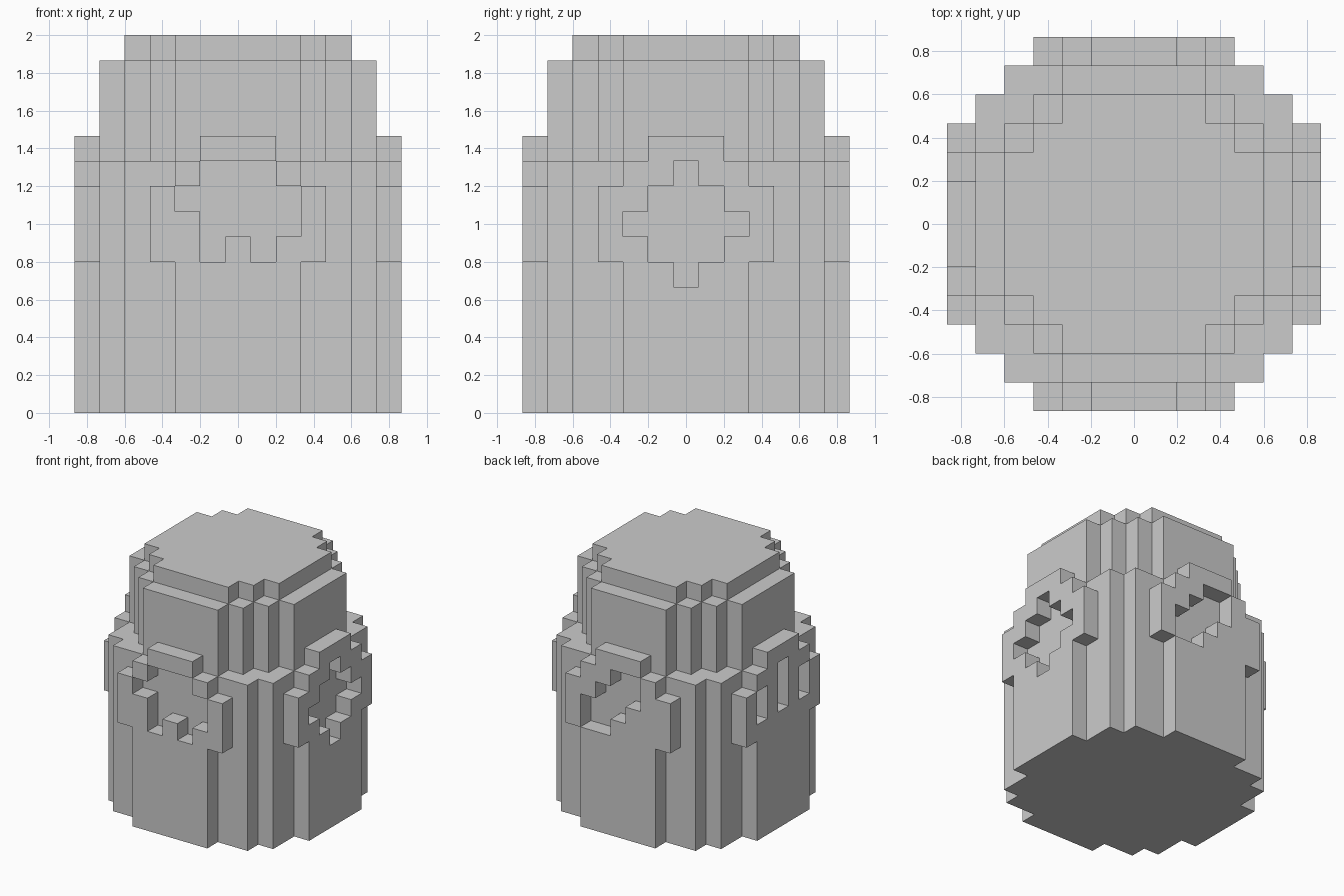
import bpy, bmesh
from mathutils import Vector

if "Cube" in bpy.data.objects:
    bpy.data.objects.remove(bpy.data.objects["Cube"])

V = 2 / 15  # block size

# Stepped round outlines: half width in blocks for each |y| row
BODY = [5, 5, 5, 5, 5, 4]
SHOULDER = [5, 5, 5, 4, 3, 2]
CAP = [4, 4, 4, 3, 2]

# Recessed emblem on each side: rows downward from block 9, seen from outside
EMBLEMS = {
    "front_panel": ((0, -1), (1, 0), [".###.", "#####", ".####", ".#.#."]),
    "right_panel": ((1, 0), (0, 1), ["..#..", ".###.", "#####", ".###.", "..#.."]),
    "back_panel": ((0, 1), (-1, 0), ["..##.", ".###.", "###..", "##..."]),
    "left_panel": ((-1, 0), (0, -1), ["..#..", "#.#.#", "#.#.#"]),
}


def layer(rows, z0, z1):
    """Blocks of a stepped round drum."""
    n = len(rows) - 1
    return {(x, y, z) for y in range(-n, n + 1)
            for x in range(-rows[abs(y)], rows[abs(y)] + 1)
            for z in range(z0, z1)}


def panel(normal, right, rows):
    """One-block-thick side panel with ears, a top tab and a cut emblem."""
    flat = {(u, z) for u in range(-2, 3) for z in range(10)}
    flat |= {(u, z) for u in (-3, 3) for z in range(6, 9)}
    flat |= {(u, 10) for u in (-1, 0, 1)}
    flat -= {(c - 2, 9 - r) for r, row in enumerate(rows)
             for c, ch in enumerate(row) if ch == "#"}
    return {(normal[0] * 6 + right[0] * u, normal[1] * 6 + right[1] * u, z)
            for u, z in flat}


def build(name, cells, solid):
    """Outer skin of the blocks, leaving out faces that touch other blocks."""
    bm = bmesh.new()
    verts = {}

    def vert(p):
        key = tuple(round(2 * c) for c in p)
        if key not in verts:
            verts[key] = bm.verts.new(p * V)
        return verts[key]

    for cell in sorted(cells):
        centre = Vector(cell) + Vector((0, 0, 0.5))
        for axis in range(3):
            for sign in (-1, 1):
                d = Vector((0, 0, 0))
                d[axis] = sign
                if tuple(int(a + b) for a, b in zip(cell, d)) in solid:
                    continue
                a = Vector((0, 0, 0))
                a[(axis + 1) % 3] = 0.5
                b = d.cross(a)
                mid = centre + d * 0.5
                bm.faces.new([vert(mid + o) for o in (a + b, b - a, -a - b, a - b)])
    mesh = bpy.data.meshes.new(name)
    bm.to_mesh(mesh)
    bm.free()
    bpy.context.collection.objects.link(bpy.data.objects.new(name, mesh))


# Drum, shoulder and cap, then the four side panels
parts = {"body": layer(BODY, 0, 10),
         "shoulder": layer(SHOULDER, 10, 14),
         "cap": layer(CAP, 14, 15)}
for name, spec in EMBLEMS.items():
    parts[name] = panel(*spec)

solid = set().union(*parts.values())
for name, cells in parts.items():
    build(name, cells, solid)
